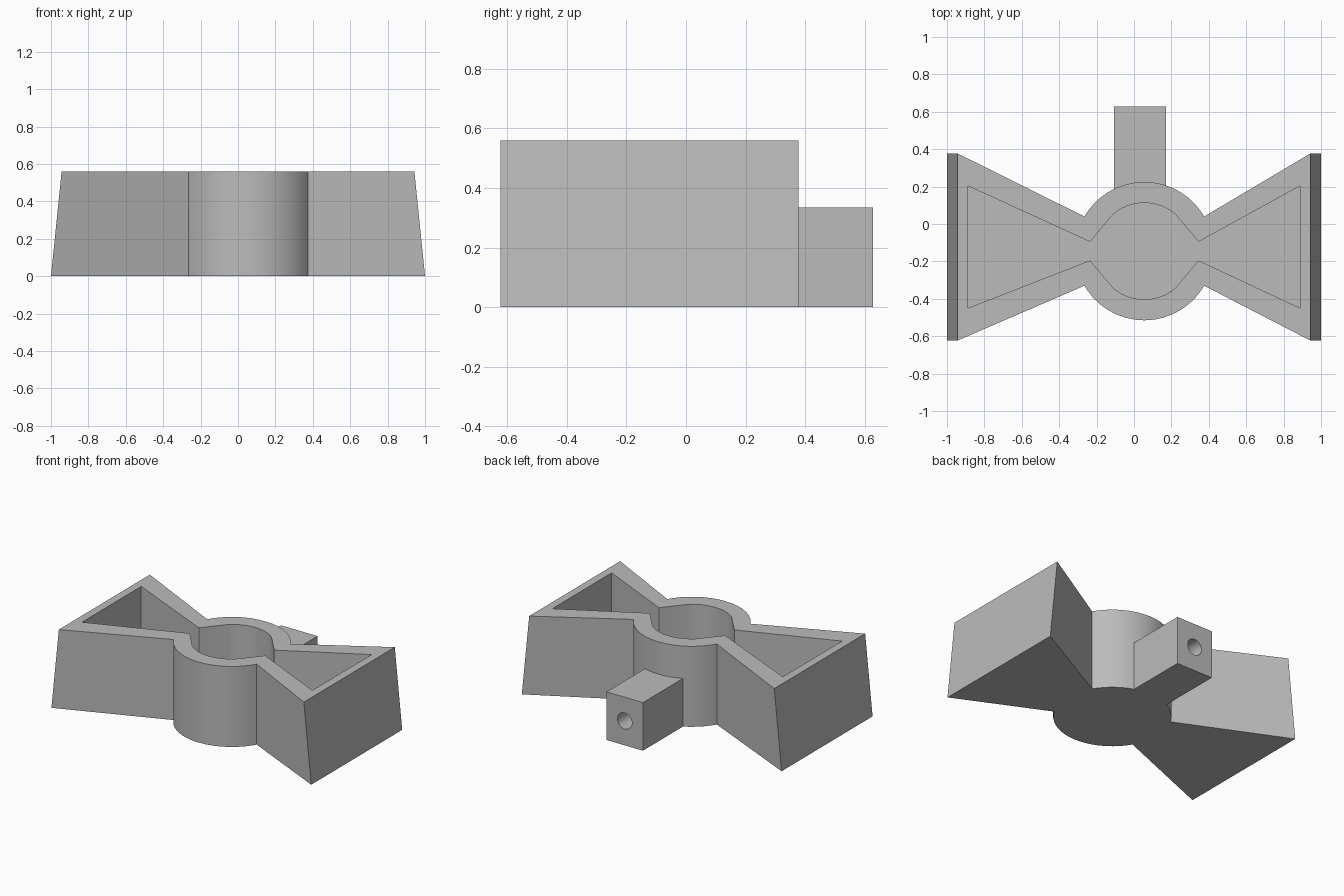
import bpy, bmesh
from math import sin, cos, radians

if "Cube" in bpy.data.objects:
    bpy.data.objects.remove(bpy.data.objects["Cube"])

HEIGHT, FLOOR = 0.56, 0.11
CX, CY = 0.055, -0.145            # centre of the round hub
WING_Y = -0.123                   # middle line of the wings

grey = bpy.data.materials.new("plain grey")
grey.use_nodes = True
colour = (0.5, 0.5, 0.5, 1)
grey.diffuse_color = colour
grey.node_tree.nodes["Principled BSDF"].inputs["Base Color"].default_value = colour


def make_object(name, bm):
    bmesh.ops.recalc_face_normals(bm, faces=bm.faces)
    mesh = bpy.data.meshes.new(name)
    bm.to_mesh(mesh)
    bm.free()
    mesh.materials.append(grey)
    obj = bpy.data.objects.new(name, mesh)
    bpy.context.collection.objects.link(obj)
    return obj


def bow_outline(end_x, end_half, neck_x, neck_half, radius, start, steps=14):
    """Bow shape: two wing ends, four neck points and two hub arcs."""
    points = []
    for side in (1, -1):
        points += [(side * end_x, WING_Y - side * end_half),
                   (side * end_x, WING_Y + side * end_half),
                   (CX + side * neck_x, CY + side * neck_half)]
        for i in range(steps + 1):
            a = radians(start + (180 - 2 * start) * i / steps)
            points.append((CX + side * radius * cos(a), CY + side * radius * sin(a)))
        points.append((CX - side * neck_x, CY + side * neck_half))
    return points


def ring(bm, outline, z):
    return [bm.verts.new((x, y, z)) for x, y in outline]


def bridge(bm, a, b):
    for i in range(len(a)):
        j = (i + 1) % len(a)
        bm.faces.new((a[i], a[j], b[j], b[i]))


# Hollow bow body: slanted ends outside, upright walls inside
hub = dict(neck_x=0.32, neck_half=0.185, radius=0.37, start=34)
inside = bow_outline(0.887, 0.326, 0.29, 0.05, 0.258, 50)
bm = bmesh.new()
rings = [ring(bm, bow_outline(1.0, 0.5, **hub), 0),
         ring(bm, bow_outline(0.943, 0.5, **hub), HEIGHT),
         ring(bm, inside, HEIGHT),
         ring(bm, inside, FLOOR)]
for lower, upper in zip(rings, rings[1:]):
    bridge(bm, lower, upper)
bm.faces.new(rings[0])
bm.faces.new(rings[-1])
bow = make_object("bow_body", bm)

# Square spout on the back of the hub
bm = bmesh.new()
bmesh.ops.create_cube(bm, size=1)
bmesh.ops.scale(bm, vec=(0.28, 0.48, 0.335), verts=bm.verts)
bmesh.ops.translate(bm, vec=(0.032, 0.388, 0.1675), verts=bm.verts)
spout = make_object("spout_block", bm)

# Round hole through the spout into the hub
bm = bmesh.new()
bmesh.ops.create_cone(bm, cap_ends=True, segments=32, radius1=0.056, radius2=0.056, depth=0.8)
drill = make_object("spout_drill", bm)
drill.location = (0.032, 0.37, 0.17)
drill.rotation_euler.x = radians(90)

bpy.context.view_layer.objects.active = bow
for helper, operation in ((spout, 'UNION'), (drill, 'DIFFERENCE')):
    mod = bow.modifiers.new(helper.name, 'BOOLEAN')
    mod.object, mod.operation, mod.solver = helper, operation, 'EXACT'
    bpy.ops.object.modifier_apply(modifier=mod.name)
for helper in (spout, drill):
    bpy.data.objects.remove(helper)

# Smooth hub and hole, crisp edges elsewhere
bpy.ops.object.select_all(action='DESELECT')
bow.select_set(True)
bpy.ops.object.shade_smooth_by_angle(angle=radians(25))
